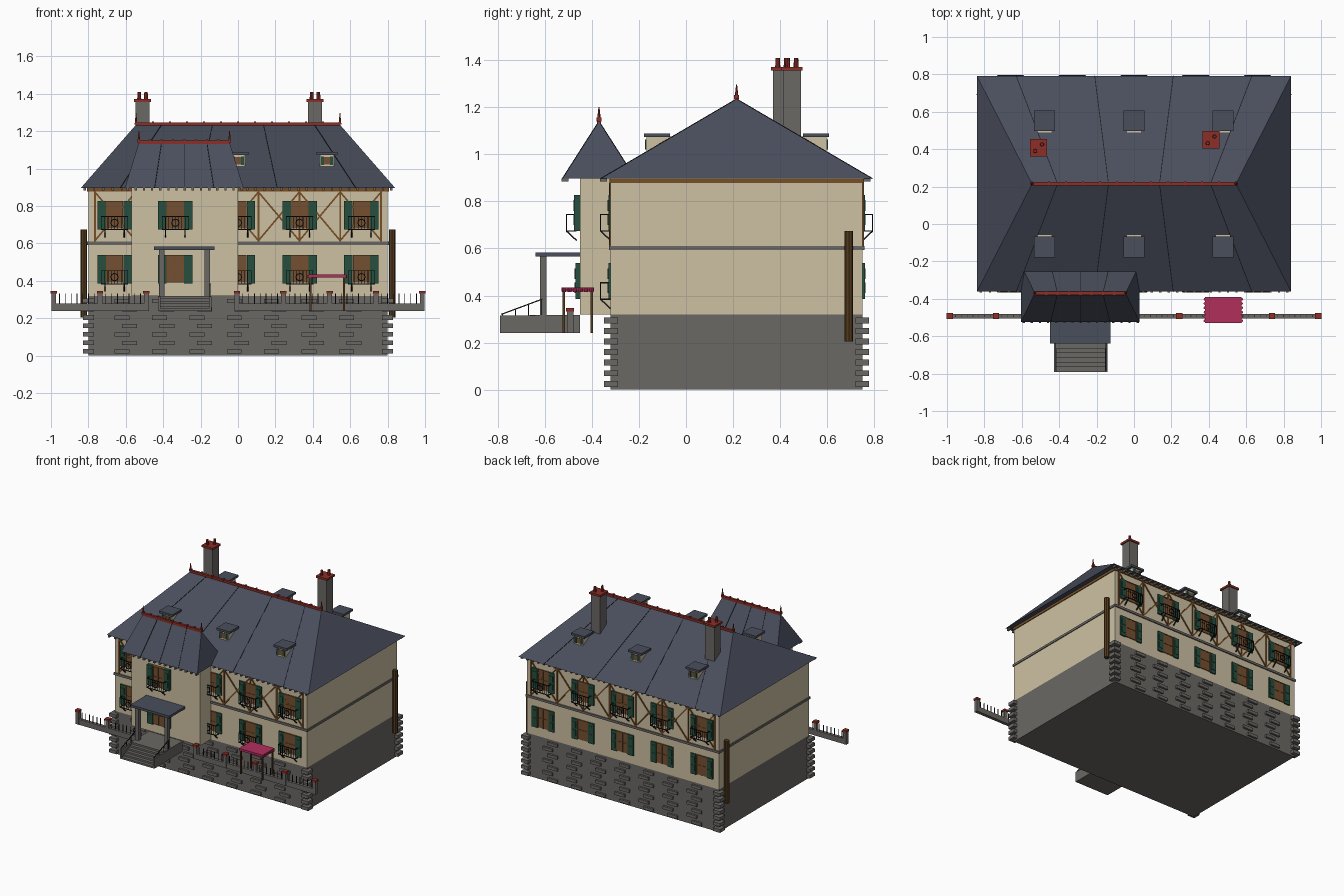
import bpy, bmesh, math
from mathutils import Vector, Matrix

cube = bpy.data.objects.get("Cube")
if cube:
    bpy.data.objects.remove(cube, do_unlink=True)


def material(name, *rgb):
    lin = [(c / 255 / 12.92) if c < 11 else ((c / 255 + 0.055) / 1.055) ** 2.4 for c in rgb]
    m = bpy.data.materials.new(name)
    m.use_nodes = True
    m.diffuse_color = (*lin, 1)
    m.node_tree.nodes["Principled BSDF"].inputs["Base Color"].default_value = (*lin, 1)
    return m


CREAM = material("cream plaster", 205, 193, 163)
STONE = material("grey stone", 107, 104, 100)
SLATE = material("blue slate", 73, 78, 92)
TILE = material("red tile", 140, 46, 38)
PANE = material("brown pane", 116, 80, 52)
GREEN = material("green shutter", 38, 78, 62)
IRON = material("black iron", 28, 28, 30)
TIMBER = material("brown timber", 118, 78, 38)
PINK = material("pink cloth", 178, 46, 92)
DARKWOOD = material("dark wood", 84, 58, 28)


class Part:
    """One object gathered from simple solids."""

    def __init__(self, name, mat):
        self.name, self.mat, self.bm = name, mat, bmesh.new()

    def box(self, x0, x1, y0, y1, z0, z1):
        size = Matrix.Diagonal((x1 - x0, y1 - y0, z1 - z0, 1)) if y1 > y0 else \
            Matrix.Diagonal((x1 - x0, y0 - y1, z1 - z0, 1))
        mid = Matrix.Translation(((x0 + x1) / 2, (y0 + y1) / 2, (z0 + z1) / 2))
        bmesh.ops.create_cube(self.bm, size=1, matrix=mid @ size)

    def beam(self, a, b, w, d=None):
        a, b = Vector(a), Vector(b)
        turn = (b - a).to_track_quat('Z', 'Y').to_matrix().to_4x4()
        size = Matrix.Diagonal((w, d or w, (b - a).length, 1))
        bmesh.ops.create_cube(self.bm, size=1, matrix=Matrix.Translation((a + b) / 2) @ turn @ size)

    def cone(self, x, y, z0, z1, r0, r1, sides=8, turn=Matrix()):
        at = Matrix.Translation((x, y, (z0 + z1) / 2))
        bmesh.ops.create_cone(self.bm, cap_ends=True, segments=sides, radius1=r0, radius2=r1,
                              depth=z1 - z0, matrix=at @ turn)

    def done(self):
        me = bpy.data.meshes.new(self.name)
        bmesh.ops.recalc_face_normals(self.bm, faces=self.bm.faces)
        self.bm.to_mesh(me)
        self.bm.free()
        me.materials.append(self.mat)
        bpy.context.collection.objects.link(bpy.data.objects.new(self.name, me))


FRONT, BACK, WING = -0.32, 0.75, -0.45

# Main masses
walls = Part("walls", CREAM)
walls.box(-0.8, 0.8, FRONT, BACK, 0.32, 0.9)
walls.box(-0.57, 0, WING, FRONT + 0.02, 0.32, 0.9)
base = Part("stone_base", STONE)
base.box(-0.8, 0.8, FRONT, BACK, 0, 0.32)
band = Part("storey_band", STONE)
band.box(-0.806, 0.806, FRONT - 0.008, BACK + 0.008, 0.593, 0.61)
cornice = Part("timber_cornice", TIMBER)
cornice.box(-0.806, 0.806, FRONT - 0.006, BACK + 0.006, 0.878, 0.896)

# Corner quoins and projecting stones on the long walls
quoins = Part("quoins", STONE)
for row in range(7):
    z = 0.012 + row * 0.045
    for y, s in ((FRONT, -1), (BACK, 1)):
        for sx in (-1, 1):
            quoins.box(min(sx * 0.77, sx * 0.828), max(sx * 0.77, sx * 0.828),
                       y - s * 0.03, y + s * 0.028, z, z + 0.025)
        for col in range(1, 8):
            x = -0.8 + col * 0.2 + (0.02 if row % 2 else -0.02)
            quoins.box(x - 0.04, x + 0.04, y, y + s * 0.015, z, z + 0.022)

# Hipped roofs with seams, ridge tiles and finials
seams = Part("roof_seams", IRON)
ridges = Part("ridge_tiles", TILE)


def hip_roof(name, x0, x1, y0, y1, z0, rx0, rx1, ry, rz, cuts, bumps):
    roof = Part(name, SLATE)
    v = [roof.bm.verts.new(p) for p in ((x0, y0, z0), (x1, y0, z0), (x1, y1, z0), (x0, y1, z0),
                                        (rx0, ry, rz), (rx1, ry, rz))]
    for f in ((0, 1, 5, 4), (1, 2, 5), (2, 3, 4, 5), (3, 0, 4), (3, 2, 1, 0)):
        roof.bm.faces.new([v[i] for i in f])
    roof.done()
    for t in cuts:
        for y in (y0, y1):
            seams.beam((x0 + (x1 - x0) * t, y, z0), (rx0 + (rx1 - rx0) * t, ry, rz), 0.004)
    ridges.box(rx0, rx1, ry - 0.009, ry + 0.009, rz - 0.008, rz + 0.011)
    for i in range(bumps + 1):
        x = rx0 + (rx1 - rx0) * i / bumps
        ridges.box(x - 0.006, x + 0.006, ry - 0.011, ry + 0.011, rz, rz + 0.017)
    for x in (rx0, rx1):
        ridges.cone(x, ry, rz, rz + 0.062, 0.009, 0.002, 6)


hip_roof("main_roof", -0.84, 0.84, -0.362, 0.792, 0.897, -0.545, 0.545, 0.215, 1.235,
         [k / 8 for k in (1, 3, 5, 7)], 12)
hip_roof("wing_roof", -0.605, 0.03, -0.525, -0.215, 0.897, -0.53, -0.045, -0.37, 1.14,
         [k / 4 for k in (1, 2, 3)], 8)

# Small eave brackets
brackets = Part("eave_brackets", STONE)
for x0, x1, y in ((-0.59, 0.02, -0.515), (0.05, 0.82, -0.35), (-0.82, -0.62, -0.35), (-0.82, 0.82, 0.77)):
    n = round((x1 - x0) / 0.045)
    for i in range(n + 1):
        x = x0 + (x1 - x0) * i / n
        brackets.box(x - 0.006, x + 0.006, y - 0.015, y + 0.015, 0.884, 0.898)

# Half-timbered upper storey
timber = Part("half_timbering", TIMBER)
STEP = 1.53 / 7
for y, s in ((FRONT, -1), (BACK, 1)):
    y += s * 0.002
    for i in range(8):
        x = -0.765 + i * STEP
        timber.box(x - 0.005, x + 0.005, y - 0.004, y + 0.004, 0.61, 0.88)
        if i < 7:
            timber.beam((x, y, 0.615), (x + STEP, y, 0.875), 0.009)
            timber.beam((x, y, 0.875), (x + STEP, y, 0.615), 0.009)

# Windows with shutters and iron balconies
panes, frames = Part("window_panes", PANE), Part("window_frames", TIMBER)
shutters, rails = Part("shutters", GREEN), Part("balcony_rails", IRON)


def window(x, z, y, s, balcony):
    def slab(part, a, b, c, d, out):
        part.box(x + a, x + b, y - s * 0.02, y + s * out, z + c, z + d)
    slab(panes, -0.046, 0.046, 0, 0.148, 0.006)
    for a, b, c, d in ((-0.046, -0.04, 0, 0.148), (0.04, 0.046, 0, 0.148), (-0.003, 0.003, 0, 0.148),
                       (-0.046, 0.046, 0.142, 0.148), (-0.046, 0.046, 0.07, 0.075)):
        slab(frames, a, b, c, d, 0.009)
    for side in (-1, 1):
        a, b = sorted((side * 0.047, side * 0.092))
        slab(shutters, a, b, -0.005, 0.148, 0.01)
        for k in (0.02, 0.08):
            slab(shutters, a + 0.008, b - 0.008, k, k + 0.045, 0.013)
    if not balcony:
        return
    out, low, top = y + s * 0.043, z - 0.006, z + 0.064
    for h in (low, top):
        rails.beam((x - 0.07, out, h), (x + 0.07, out, h), 0.005)
        for sx in (-0.07, 0.07):
            rails.beam((x + sx, y, h), (x + sx, out, h), 0.005)
    for i in range(9):
        px = x - 0.07 + i * 0.0175
        rails.beam((px, out, low), (px, out, top), 0.003)
    for sx in (-0.052, 0.052):
        rails.beam((x + sx, out, low), (x + sx, y, low - 0.04), 0.006)
    # Central medallion
    for i in range(8):
        a, b = (math.tau * k / 8 for k in (i, i + 1))
        rails.beam((x + 0.02 * math.cos(a), out, z + 0.03 + 0.02 * math.sin(a)),
                   (x + 0.02 * math.cos(b), out, z + 0.03 + 0.02 * math.sin(b)), 0.005)


for x in (-0.66, -0.33, 0, 0.33, 0.66):
    for z in (0.39, 0.68):
        window(x, z, BACK, 1, z > 0.5)
        if x != -0.33:
            window(x, z, FRONT, -1, True)
window(-0.335, 0.68, WING - 0.015, -1, True)
window(-0.335, 0.39, WING - 0.01, -1, False)

# Dormers on both slopes
dormers, dormer_roofs = Part("dormers", CREAM), Part("dormer_roofs", SLATE)
for x in (-0.478, 0, 0.475):
    for s, y in ((-1, -0.168), (1, 0.598)):
        dormers.box(x - 0.037, x + 0.037, y, y - s * 0.12, 1.0, 1.075)
        dormer_roofs.box(x - 0.056, x + 0.056, y + s * 0.01, y - s * 0.1, 1.073, 1.089)
        panes.box(x - 0.016, x + 0.016, y, y + s * 0.004, 1.022, 1.062)
        for sx in (-1, 1):
            shutters.box(x + sx * 0.024 - 0.008, x + sx * 0.024 + 0.008, y, y + s * 0.006, 1.02, 1.064)

# Chimneys
stacks, caps = Part("chimney_stacks", STONE), Part("chimney_caps", TILE)
for x, y in ((-0.51, 0.408), (0.412, 0.45)):
    stacks.box(x - 0.038, x + 0.038, y - 0.038, y + 0.038, 0.95, 1.36)
    caps.box(x - 0.046, x + 0.046, y - 0.046, y + 0.046, 1.357, 1.372)
    for sx in (-0.018, 0.018):
        caps.cone(x + sx, y + sx, 1.37, 1.41, 0.011, 0.009)

# Side posts
posts = Part("side_posts", DARKWOOD)
for x in (-0.824, 0.824):
    posts.cone(x, 0.692, 0.205, 0.675, 0.018, 0.018)

# Porch, steps and stair rails
porch, canopy = Part("porch", STONE), Part("porch_canopy", SLATE)
canopy.box(-0.448, -0.125, -0.64, WING, 0.565, 0.583)
porch.box(-0.425, -0.145, -0.64, WING, 0.24, 0.318)
for x in (-0.408, -0.165):
    porch.box(x - 0.014, x + 0.014, -0.62, -0.592, 0.31, 0.566)
for i in range(6):
    porch.box(-0.42, -0.15, -0.64, -0.79 + i * 0.025, 0.24, 0.253 + i * 0.013)
for x in (-0.421, -0.149):
    porch.box(x - 0.006, x + 0.006, -0.79, -0.63, 0.24, 0.316)
    rails.beam((x, -0.785, 0.32), (x, -0.61, 0.385), 0.005)
    for i in range(4):
        rails.beam((x, -0.78 + i * 0.055, 0.3), (x, -0.78 + i * 0.055, 0.322 + i * 0.02), 0.004)

# Garden wall with capped piers and pickets
fence, fence_caps = Part("garden_wall", STONE), Part("pier_caps", TILE)
pickets = Part("fence_pickets", IRON)
FY = -0.492
for x0, x1, bays in ((-0.985, -0.49, 2), (-0.005, 0.985, 4)):
    fence.box(x0 - 0.012, x1 + 0.012, FY - 0.012, FY + 0.012, 0.24, 0.28)
    gap = (x1 - x0) / bays
    for i in range(bays + 1):
        x = x0 + i * gap
        fence.box(x - 0.013, x + 0.013, FY - 0.013, FY + 0.013, 0.24, 0.335)
        fence_caps.box(x - 0.017, x + 0.017, FY - 0.017, FY + 0.017, 0.332, 0.347)
        for k in range(1, 8 if i < bays else 0):
            px = x + gap * k / 8
            pickets.beam((px, FY, 0.275), (px, FY, 0.332), 0.004)

# Pink sunshade with scalloped ends
awning = Part("sunshade", PINK)
awning.box(0.38, 0.575, -0.53, -0.39, 0.418, 0.434)
for x in (0.38, 0.575):
    for i in range(6):
        y = -0.518 + i * 0.0232
        awning.cone(x, y, 0.414, 0.43, 0.008, 0.008)
for x in (0.388, 0.567):
    for y in (-0.52, -0.4):
        posts.box(x - 0.005, x + 0.005, y - 0.005, y + 0.005, 0.24, 0.42)

for part in (walls, base, band, cornice, quoins, seams, ridges, brackets, timber, panes, frames, shutters,
             rails, dormers, dormer_roofs, stacks, caps, posts, porch, canopy, fence, fence_caps,
             pickets, awning):
    part.done()
